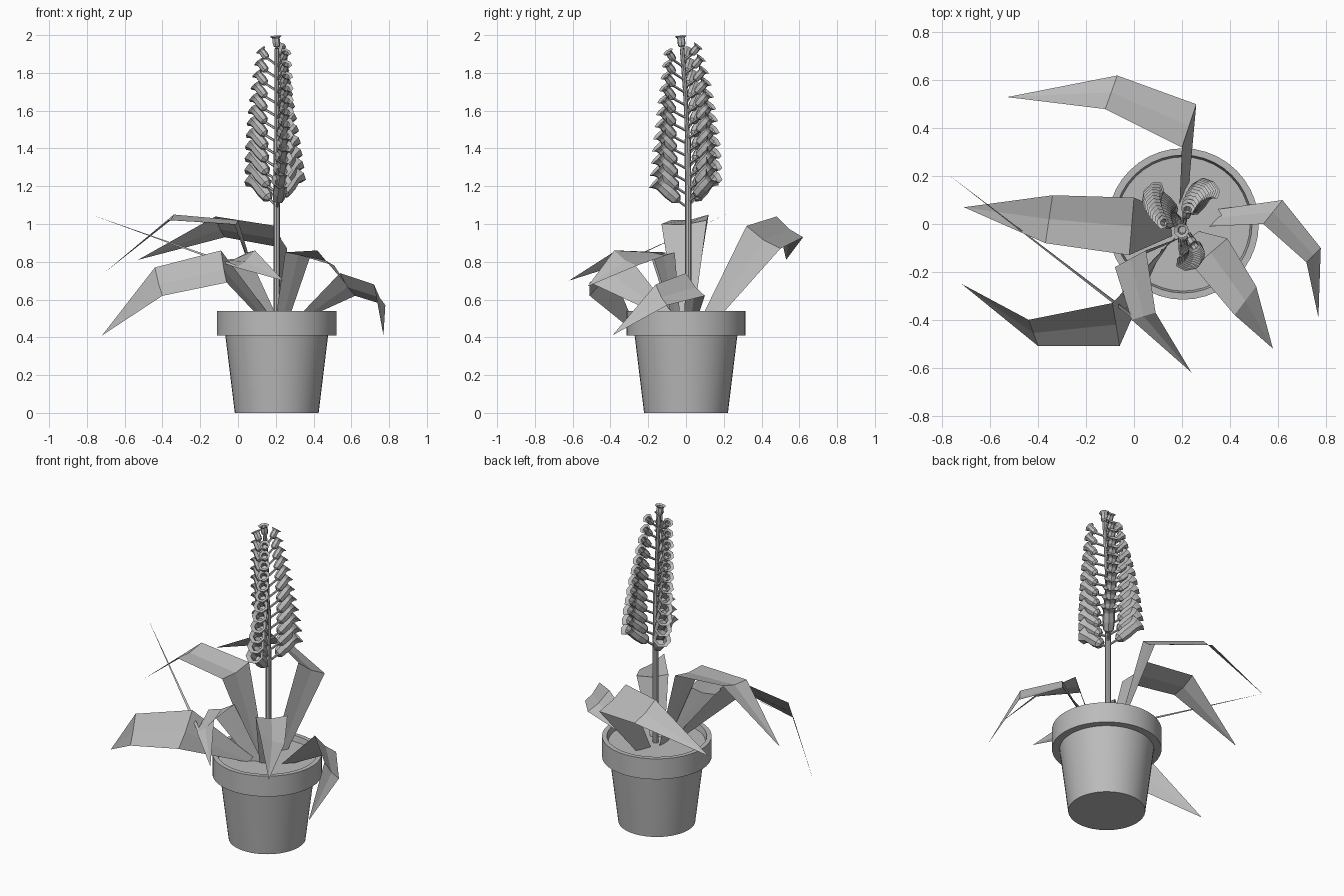
import bpy
import bmesh
import math
from mathutils import Vector

cube = bpy.data.objects.get("Cube")
if cube:
    bpy.data.objects.remove(cube, do_unlink=True)

grey = bpy.data.materials.new("plain_grey")
grey.use_nodes = True
grey.diffuse_color = (0.5, 0.5, 0.5, 1)
shader = grey.node_tree.nodes["Principled BSDF"]
shader.inputs["Base Color"].default_value = grey.diffuse_color
shader.inputs["Roughness"].default_value = 0.8

CENTRE = Vector((0.205, 0, 0))


def finish(bm, name, smooth=False):
    mesh = bpy.data.meshes.new(name)
    bm.to_mesh(mesh)
    bm.free()
    mesh.materials.append(grey)
    obj = bpy.data.objects.new(name, mesh)
    bpy.context.collection.objects.link(obj)
    if smooth:
        bpy.ops.object.select_all(action="DESELECT")
        obj.select_set(True)
        bpy.context.view_layer.objects.active = obj
        bpy.ops.object.shade_smooth_by_angle(angle=math.radians(30))
    return obj


def lathe(bm, profile, start, axis, sides, caps=(True, True)):
    """Sweep (radius, distance) pairs round an axis."""
    axis = axis.normalized()
    turn = Vector((0, 0, 1)).rotation_difference(axis)
    rings = []
    for radius, dist in profile:
        ring = []
        for i in range(sides):
            a = math.tau * i / sides
            spoke = Vector((radius * math.cos(a), radius * math.sin(a), dist))
            ring.append(bm.verts.new(start + turn @ spoke))
        rings.append(ring)
    for low, high in zip(rings, rings[1:]):
        for i in range(sides):
            j = (i + 1) % sides
            bm.faces.new((low[i], low[j], high[j], high[i]))
    if caps[0]:
        bm.faces.new(rings[0][::-1])
    if caps[1]:
        bm.faces.new(rings[-1])


def rod(bm, a, b, radius, sides=6):
    lathe(bm, [(radius, 0), (radius, (b - a).length)], a, b - a, sides)


# Tapered pot with a thick rim, and the soil inside it
bm = bmesh.new()
pot_profile = [(0.222, 0), (0.272, 0.41), (0.316, 0.41), (0.316, 0.54),
               (0.288, 0.54), (0.278, 0.49)]
lathe(bm, pot_profile, CENTRE, Vector((0, 0, 1)), 40, (True, False))
finish(bm, "pot", True)

bm = bmesh.new()
lathe(bm, [(0.276, 0.48), (0.28, 0.505)], CENTRE, Vector((0, 0, 1)), 40)
finish(bm, "soil")

# Slightly leaning stem
def stem_at(z):
    lean = max(0, z - 1.2) / 0.75
    return Vector((0.205, 0.012 - 0.035 * lean ** 2, z))


bm = bmesh.new()
heights = [0.48, 1.2, 1.45, 1.7, 1.93]
for low, high in zip(heights, heights[1:]):
    rod(bm, stem_at(low), stem_at(high), 0.017 if high < 1.5 else 0.012, 8)
finish(bm, "stem")


# Flared bell flowers, open at the mouth
def bell(bm, base, axis, length, width):
    shape = [(0.25, 0), (0.62, 0.12), (0.72, 0.45), (0.66, 0.78),
             (0.78, 0.88), (1.08, 1), (0.6, 0.9), (0.5, 0.5)]
    lathe(bm, [(r * width, t * length) for r, t in shape], base, axis, 7)


COUNT = 12
rows = {"left_back": (52, 0.02), "right_back": (137, 0.0), "front": (-82, -0.01)}
for row, (angle, lift) in rows.items():
    bm = bmesh.new()
    for k in range(COUNT):
        f = k / (COUNT - 1)
        a = math.radians(angle + 25 * f)
        out = Vector((math.cos(a), math.sin(a), 0))
        tilt = math.radians(42 + 8 * f)
        axis = out * math.cos(tilt) + Vector((0, 0, math.sin(tilt)))
        length = 0.165 - 0.105 * f ** 0.9
        width = 0.052 - 0.024 * f
        z = 1.24 + 0.062 * k + lift
        mouth = stem_at(z) + out * (0.172 - 0.082 * f ** 1.5)
        base = mouth - axis * length
        bell(bm, base, axis, length, width)
        rod(bm, stem_at(base.z - 0.035), base, 0.007, 5)
    finish(bm, row + "_flowers")

bm = bmesh.new()
bell(bm, stem_at(1.935), Vector((-0.1, -0.1, 1)), 0.06, 0.03)
finish(bm, "top_flower")


# Folded leaves: pairs of edge points from the root, then the tip
def leaf(name, pairs, tip, fold=0.014):
    bm = bmesh.new()
    strips = []
    for a, b in pairs:
        a, b = Vector(a), Vector(b)
        middle = (a + b) / 2 - Vector((0, 0, fold))
        strips.append([bm.verts.new(p) for p in (a, middle, b)])
    for s, t in zip(strips, strips[1:]):
        for i in range(2):
            bm.faces.new((s[i], s[i + 1], t[i + 1], t[i]))
    end = bm.verts.new(tip)
    for i in range(2):
        bm.faces.new((strips[-1][i], strips[-1][i + 1], end))
    finish(bm, name)


leaf("back_leaf",
     [((0.19, 0.08, 0.5), (0.23, 0.17, 0.5)),
      ((0.2, 0.32, 0.99), (0.26, 0.5, 0.87)),
      ((-0.12, 0.48, 1.04), (-0.07, 0.62, 0.93))], (-0.53, 0.53, 0.81))
leaf("right_leaf",
     [((0.16, -0.05, 0.5), (0.16, 0.04, 0.5)),
      ((-0.02, -0.13, 1.0), (0, 0.11, 1.02)),
      ((-0.37, -0.08, 1.02), (-0.34, 0.12, 1.05))], (-0.71, 0.07, 0.74))
leaf("front_right_leaf",
     [((0.12, -0.1, 0.5), (0.18, -0.05, 0.5)),
      ((-0.06, -0.51, 0.69), (-0.09, -0.33, 0.86)),
      ((-0.4, -0.51, 0.62), (-0.44, -0.4, 0.77))], (-0.72, -0.25, 0.41))
leaf("front_leaf",
     [((0.15, -0.08, 0.5), (0.21, -0.05, 0.5)),
      ((-0.08, -0.18, 0.81), (0.05, -0.11, 0.85)),
      ((-0.01, -0.4, 0.77), (0.09, -0.37, 0.86))], (0.24, -0.62, 0.7))
leaf("front_left_leaf",
     [((0.2, -0.07, 0.5), (0.27, -0.03, 0.5)),
      ((0.25, -0.18, 0.85), (0.39, -0.06, 0.85)),
      ((0.42, -0.38, 0.86), (0.51, -0.26, 0.78))], (0.58, -0.52, 0.67))
leaf("left_leaf",
     [((0.31, -0.01, 0.5), (0.34, 0.06, 0.5)),
      ((0.54, 0, 0.74), (0.62, 0.1, 0.62)),
      ((0.72, -0.16, 0.68), (0.78, -0.1, 0.57))], (0.77, -0.39, 0.41))

# Thin blade trailing off the front leaf
leaf("thin_blade", [((0, -0.4, 0.765), (-0.015, -0.37, 0.785))],
     (-0.78, 0.21, 1.05), 0.002)
